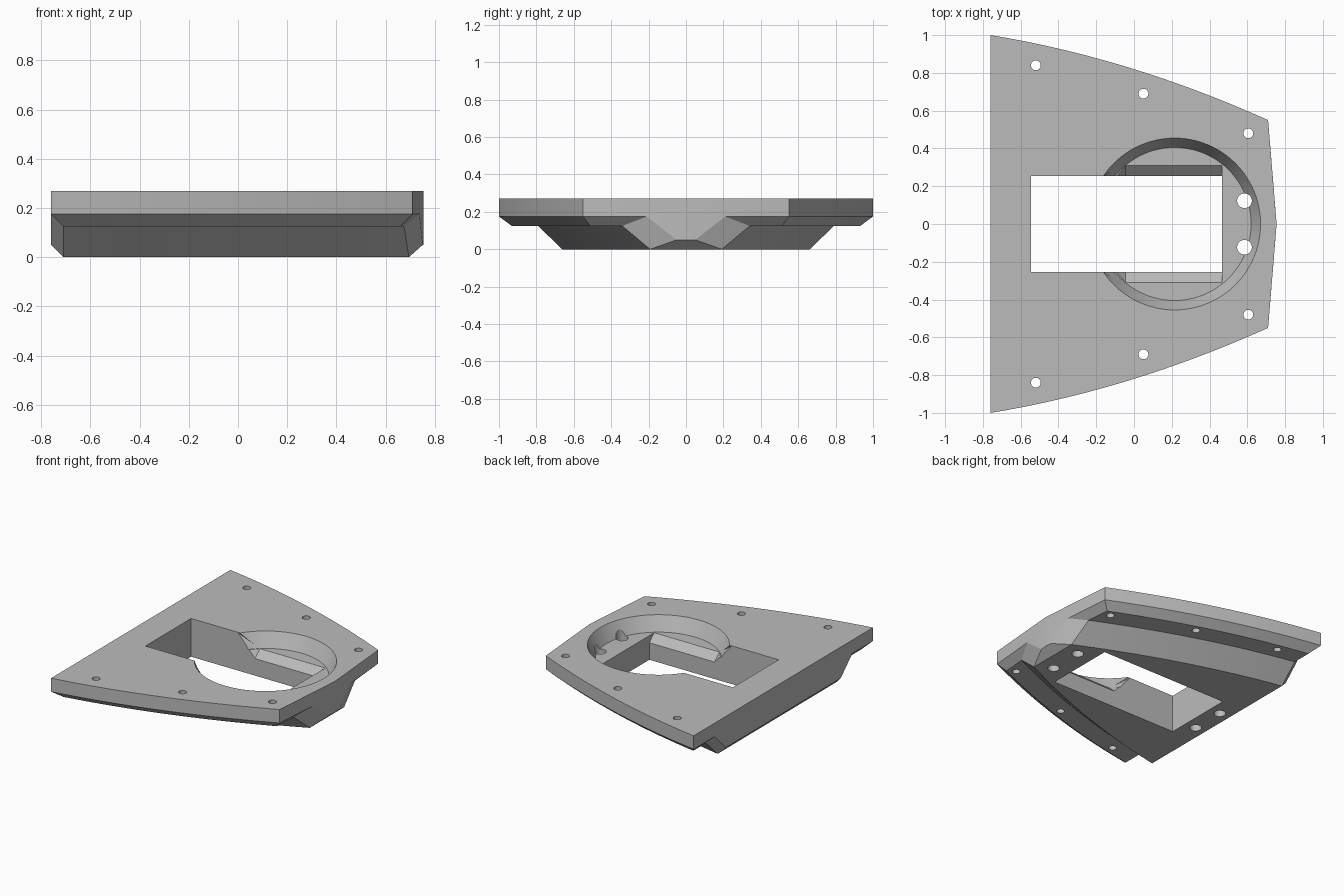
import bpy, bmesh, math
from mathutils import Vector

cube = bpy.data.objects.get("Cube")
if cube:
    bpy.data.objects.remove(cube, do_unlink=True)

grey = bpy.data.materials.new("light_grey")
grey.use_nodes = True
COLOUR = (0.5, 0.5, 0.5, 1)
grey.diffuse_color = COLOUR
grey.node_tree.nodes["Principled BSDF"].inputs["Base Color"].default_value = COLOUR


def make_object(name, bm):
    bmesh.ops.recalc_face_normals(bm, faces=bm.faces)
    mesh = bpy.data.meshes.new(name)
    bm.to_mesh(mesh)
    bm.free()
    obj = bpy.data.objects.new(name, mesh)
    bpy.context.collection.objects.link(obj)
    obj.data.materials.append(grey)
    return obj


def half_width(x):
    # Bowed side of the plan outline
    t = (x + 0.76) / 1.47
    return 1 - 0.45 * t + 0.21 * t * (1 - t)


# Lengthwise rails: rear x, nose x, rear inset, nose inset, height
RAILS = [
    (-0.76, 0.71, 0, 0, 0.27),
    (-0.76, 0.71, 0, 0, 0.175),
    (-0.71, 0.66, 0.06, 0.06, 0.125),
    (-0.71, 0.675, 0.2, 0.225, 0.125),
    (-0.71, 0.695, 0.33, 0.365, 0),
]
STEPS = 20

bm = bmesh.new()
sides = {}
for side in (1, -1):
    rails = []
    for x0, x1, in0, in1, z in RAILS:
        rail = []
        for i in range(STEPS + 1):
            t = i / STEPS
            x = x0 + (x1 - x0) * t
            inset = in0 + (in1 - in0) * t
            rail.append(bm.verts.new((x, side * (half_width(x) - inset), z)))
        rails.append(rail)
    for a, b in zip(rails, rails[1:]):
        for i in range(STEPS):
            bm.faces.new((a[i], a[i + 1], b[i + 1], b[i]))
    # Bevelled corners where the hull meets the end walls
    rear = [bm.verts.new((-0.76, side * y, z)) for y, z in ((0.77, 0.175), (0.64, 0.05))]
    nose = [bm.verts.new((x, side * y, z)) for x, y, z in ((0.738, 0.21, 0.175), (0.751, 0.05, 0.05))]
    for end, (high, low) in ((0, rear), (-1, nose)):
        r = [rail[end] for rail in rails]
        bm.faces.new((r[1], high, r[3], r[2]))
        bm.faces.new((high, low, r[4], r[3]))
    sides[side] = rails, rear, nose

(left, rear_l, nose_l), (right, rear_r, nose_r) = sides[1], sides[-1]
nose_top = bm.verts.new((0.755, 0, 0.27))
nose_low = bm.verts.new((0.755, 0, 0.05))

# Deck, keel and end walls
bm.faces.new(left[0] + [nose_top] + right[0][::-1])
bm.faces.new(left[4] + right[4][::-1])
bm.faces.new((left[0][0], left[1][0], *rear_l, *rear_r[::-1], right[1][0], right[0][0]))
bm.faces.new((rear_l[1], rear_r[1], right[4][0], left[4][0]))
for rails, nose in ((left, nose_l), (right, nose_r)):
    bm.faces.new((nose_top, rails[0][-1], rails[1][-1], *nose, nose_low))
bm.faces.new((nose_l[1], nose_low, nose_r[1], right[4][-1], left[4][-1]))
plate = make_object("mounting_plate", bm)


def cut(name, bm):
    cutter = make_object(name, bm)
    cutter.hide_render = True
    mod = plate.modifiers.new(name, "BOOLEAN")
    mod.operation = "DIFFERENCE"
    mod.solver = "EXACT"
    mod.object = cutter
    bpy.context.view_layer.objects.active = plate
    bpy.ops.object.modifier_apply(modifier=name)
    bpy.data.objects.remove(cutter, do_unlink=True)


def cut_round(name, x, y, z0, z1, r0, r1, segments=32):
    bm = bmesh.new()
    bmesh.ops.create_cone(bm, cap_ends=True, segments=segments,
                          radius1=r0, radius2=r1, depth=z1 - z0)
    bmesh.ops.translate(bm, verts=bm.verts, vec=(x, y, (z0 + z1) / 2))
    cut(name, bm)


def cut_hull(name, points):
    bm = bmesh.new()
    for x, y, z in points:
        for side in (1, -1):
            bm.verts.new((x, side * y, z))
    bmesh.ops.convex_hull(bm, input=bm.verts)
    bmesh.ops.dissolve_limit(bm, angle_limit=0.001, verts=bm.verts, edges=bm.edges)
    cut(name, bm)


# Conical recess, rectangular opening and its bevelled edge
cut_round("recess_cutter", 0.215, 0, 0.17, 0.28, 0.405, 0.46, 96)
cut_hull("opening_cutter", [(x, 0.255, z) for x in (-0.545, 0.465) for z in (-0.2, 0.5)])
cut_hull("bevel_cutter", [(-0.19, 0.25, 0.275)] + [
    (x, y, z) for x in (-0.045, 0.465) for y, z in ((0.255, 0.12), (0.31, 0.171))])

# Screw holes through the rim, dowel holes on the centre line
for side in (1, -1):
    for x, y in ((-0.52, 0.84), (0.05, 0.69), (0.605, 0.48)):
        cut_round("screw_cutter", x, side * y, -0.2, 0.5, 0.026, 0.026)
    cut_round("nose_dowel_cutter", 0.585, side * 0.123, -0.2, 0.5, 0.039, 0.039)
    cut_round("rear_dowel_cutter", -0.63, side * 0.123, -0.2, 0.15, 0.039, 0.039)

bpy.ops.object.select_all(action="DESELECT")
plate.select_set(True)
bpy.context.view_layer.objects.active = plate
bpy.ops.object.shade_smooth_by_angle(angle=math.radians(20))
